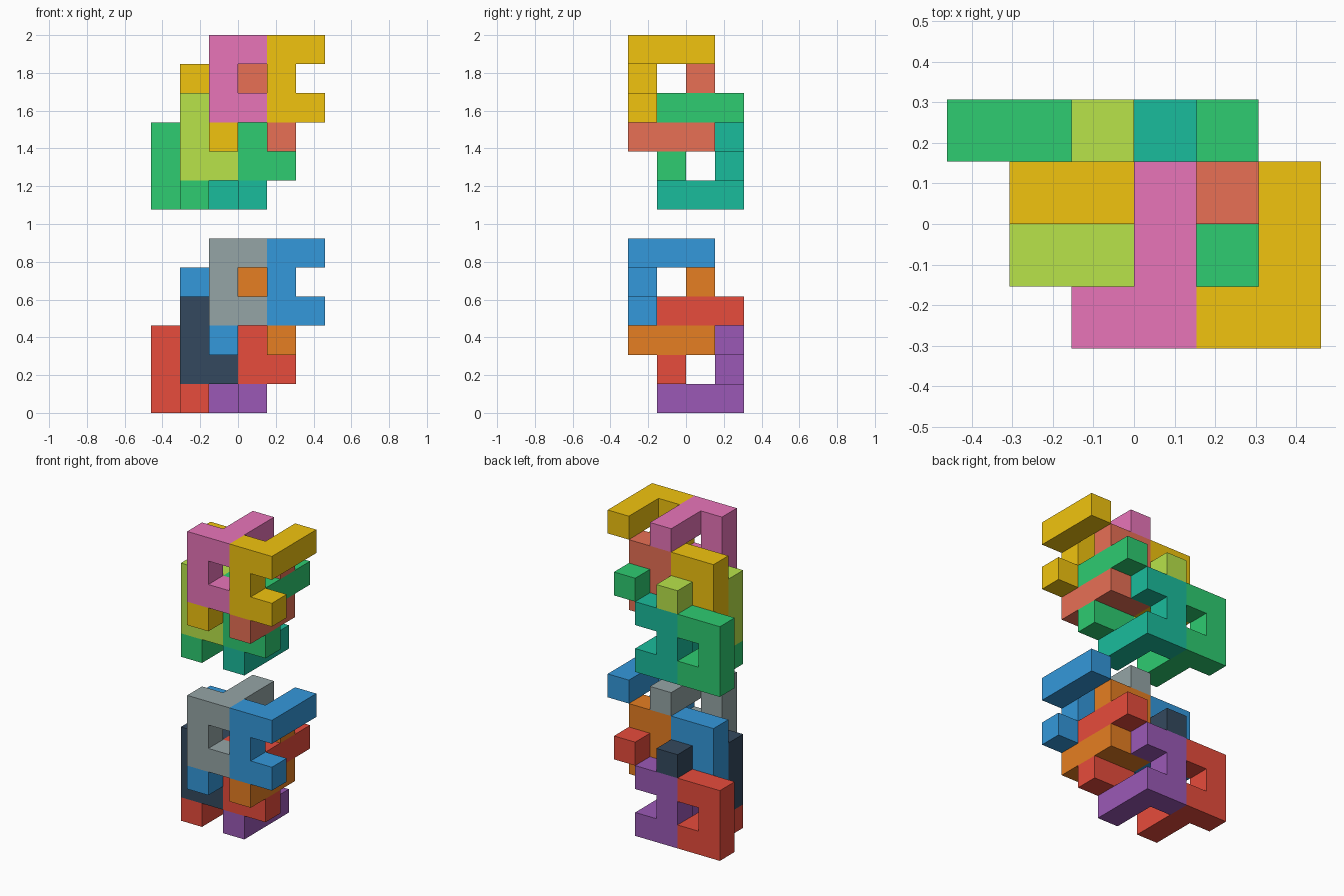
import bpy, bmesh
from math import pi
from mathutils import Matrix

if "Cube" in bpy.data.objects:
    bpy.data.objects.remove(bpy.data.objects["Cube"])

U = 2 / 13  # edge of one cube cell


def material(name, hexcode):
    srgb = [int(hexcode[i:i + 2], 16) / 255 for i in (0, 2, 4)]
    lin = [c / 12.92 if c <= 0.04045 else ((c + 0.055) / 1.055) ** 2.4 for c in srgb]
    m = bpy.data.materials.new(name)
    m.diffuse_color = (*lin, 1)
    m.use_nodes = True
    m.node_tree.nodes["Principled BSDF"].inputs["Base Color"].default_value = m.diffuse_color
    return m


def hook_piece(name, cell, flipped, mat):
    """C-shaped bracket, one cell thick, with a two-cell arm from its upper tip."""
    bm = bmesh.new()
    # C profile out of five squares in the xz plane
    for x, z in ((0, 0), (0, 1), (0, 2), (1, 0), (1, 2)):
        corners = ((x, z), (x + 1, z), (x + 1, z + 1), (x, z + 1))
        bm.faces.new([bm.verts.new((a, -0.5, b - 1.5)) for a, b in corners])
    bmesh.ops.remove_doubles(bm, verts=bm.verts, dist=0.001)
    # thickness
    ext = bmesh.ops.extrude_face_region(bm, geom=bm.faces[:])["geom"]
    bmesh.ops.translate(bm, vec=(0, 1, 0),
                        verts=[g for g in ext if isinstance(g, bmesh.types.BMVert)])
    # arm pulled out of the tip
    tip = [f for f in bm.faces
           if (f.calc_center_median() - Matrix.Translation((1.5, 0.5, 1)).translation).length < 0.01]
    ext = bmesh.ops.extrude_face_region(bm, geom=tip)["geom"]
    bmesh.ops.translate(bm, vec=(0, 2, 0),
                        verts=[g for g in ext if isinstance(g, bmesh.types.BMVert)])
    bmesh.ops.delete(bm, geom=[f for f in tip if f.is_valid], context='FACES_ONLY')
    bmesh.ops.recalc_face_normals(bm, faces=bm.faces)
    bmesh.ops.dissolve_limit(bm, angle_limit=0.01, verts=bm.verts, edges=bm.edges)
    # turn end over end if needed, then place on the cell grid
    x, y, z = cell
    place = Matrix.Scale(U, 4) @ Matrix.Translation((x - 3, y - 1.5, z + 1.5))
    if flipped:
        place = place @ Matrix.Rotation(pi, 4, 'X')
    bm.transform(place)
    me = bpy.data.meshes.new(name)
    bm.to_mesh(me)
    bm.free()
    me.materials.append(mat)
    bpy.context.collection.objects.link(bpy.data.objects.new(name, me))


# part name, lowest cell of the bracket, flipped, colour index
PIECES = [
    ("front_left_hook", (2, 0, 3), False, 0),
    ("front_right_hook", (4, 0, 3), False, 1),
    ("inner_left_hook", (1, 1, 1), False, 2),
    ("inner_right_hook", (3, 1, 1), False, 3),
    ("rear_upper_right_hook", (3, 2, 2), True, 4),
    ("rear_upper_left_hook", (1, 2, 2), True, 1),
    ("rear_lower_right_hook", (2, 3, 0), True, 5),
    ("rear_lower_left_hook", (0, 3, 0), True, 3),
]
# two identical interlocked clusters, stacked with a one-cell gap
CLUSTERS = [
    ("lower", 0, ("grey 95a5a6", "blue 3498db", "slate 34495e",
                  "red e74c3c", "orange e67e22", "purple 9b59b6")),
    ("upper", 7, ("pink e875b9", "gold f1c40f", "lime b8e34a",
                  "green 2ecc71", "coral e87055", "teal 1abc9c")),
]
for level, base, colours in CLUSTERS:
    mats = [material(*c.split()) for c in colours]
    for name, (x, y, z), flipped, ci in PIECES:
        hook_piece(f"{level}_{name}", (x, y, z + base), flipped, mats[ci])
